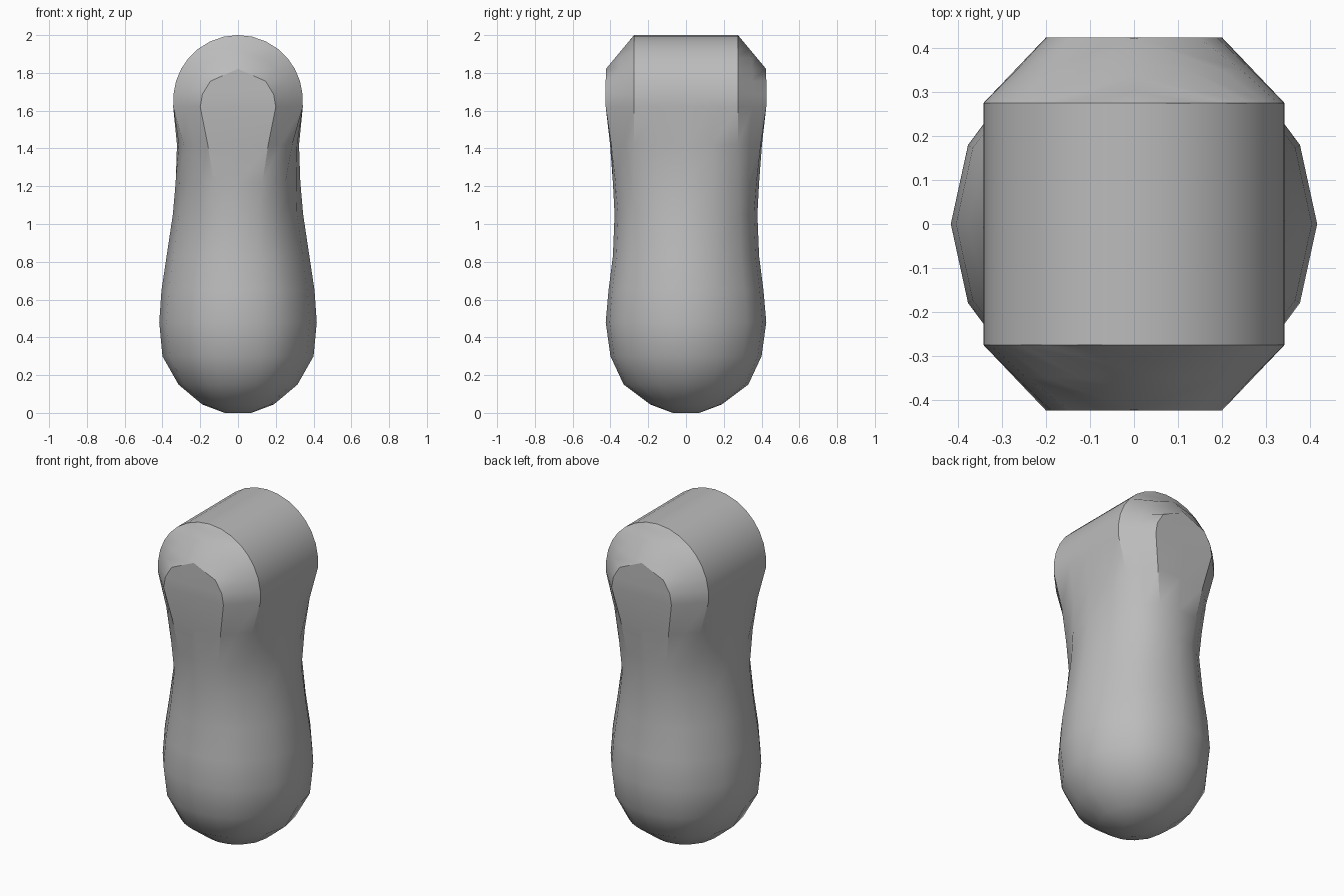
import bpy, bmesh
from math import sin, cos, radians, sqrt

if "Cube" in bpy.data.objects:
    bpy.data.objects.remove(bpy.data.objects["Cube"], do_unlink=True)

grey = bpy.data.materials.new("plain grey")
grey.use_nodes = True
colour = (0.5, 0.5, 0.5, 1)
grey.diffuse_color = colour
grey.node_tree.nodes["Principled BSDF"].inputs["Base Color"].default_value = colour

ANGLES = [0, 25, 49, 60, 72, 90]
HALF_Y, END_Y, R_MID, R_END, Z_MID, Z_END = 0.275, 0.425, 0.343, 0.2, 1.657, 1.62


def head_quarter(z):
    """Quarter section of a sideways barrel with chamfered ends."""
    t_min = max(0, (z - Z_END - R_END) / (2 - Z_END - R_END))

    def point(t):
        t = min(1, max(t, t_min))
        r = R_END + (R_MID - R_END) * t
        h = max(0, z - (Z_END + (Z_MID - Z_END) * t))
        return sqrt(max(0, r * r - h * h)), END_Y + (HALF_Y - END_Y) * t

    w, y = point(1)
    return [(w, 0), (w, y / 2), (w, y), point(0.5), point(0), (0, point(0)[1])]


def body_quarter(w, d, blend):
    """Quarter section easing from an ellipse to the barrel's section."""
    pts = []
    for a, (hx, hy) in zip(ANGLES, head_quarter(Z_END)):
        ex, ey = w * cos(radians(a)), d * sin(radians(a))
        hx, hy = hx * w / R_MID, hy * d / END_Y
        pts.append((ex + (hx - ex) * blend, ey + (hy - ey) * blend))
    return pts


def full_ring(q):
    """Mirror a quarter section into a closed ring."""
    half = q + [(-x, y) for x, y in q[-2::-1]]
    return half + [(x, -y) for x, y in half[-2:0:-1]]


# Height, half width, half depth, blend towards the head
body = [(0, .07, .07, 0), (.045, .19, .19, 0), (.15, .315, .33, 0),
        (.3, .4, .4, 0), (.48, .417, .425, 0), (.65, .405, .41, 0),
        (.83, .378, .387, 0), (1.05, .345, .378, 0), (1.22, .33, .387, .3),
        (1.42, .323, .402, .68)]
sections = [(z, body_quarter(w, d, b)) for z, w, d, b in body]
head_heights = [Z_END + (2 - Z_END) * sin(radians(a))
                for a in (0, 10, 21, 32, 43, 54, 66, 78, 90)]
sections += [(z, head_quarter(z)) for z in head_heights]

# Loft the sections into one closed body
bm = bmesh.new()
rings = [[bm.verts.new((x, y, z)) for x, y in full_ring(q)] for z, q in sections]
n = len(rings[0])
for low, high in zip(rings, rings[1:]):
    for i in range(n):
        j = (i + 1) % n
        bm.faces.new((low[i], low[j], high[j], high[i]))
bm.faces.new(rings[0][::-1])
bmesh.ops.remove_doubles(bm, verts=bm.verts, dist=0.002)
bmesh.ops.recalc_face_normals(bm, faces=bm.faces)
mesh = bpy.data.meshes.new("rounded_body")
bm.to_mesh(mesh)
bm.free()
mesh.materials.append(grey)
obj = bpy.data.objects.new("rounded_body", mesh)
bpy.context.collection.objects.link(obj)
bpy.context.view_layer.objects.active = obj
obj.select_set(True)
bpy.ops.object.shade_smooth_by_angle(angle=radians(30))
